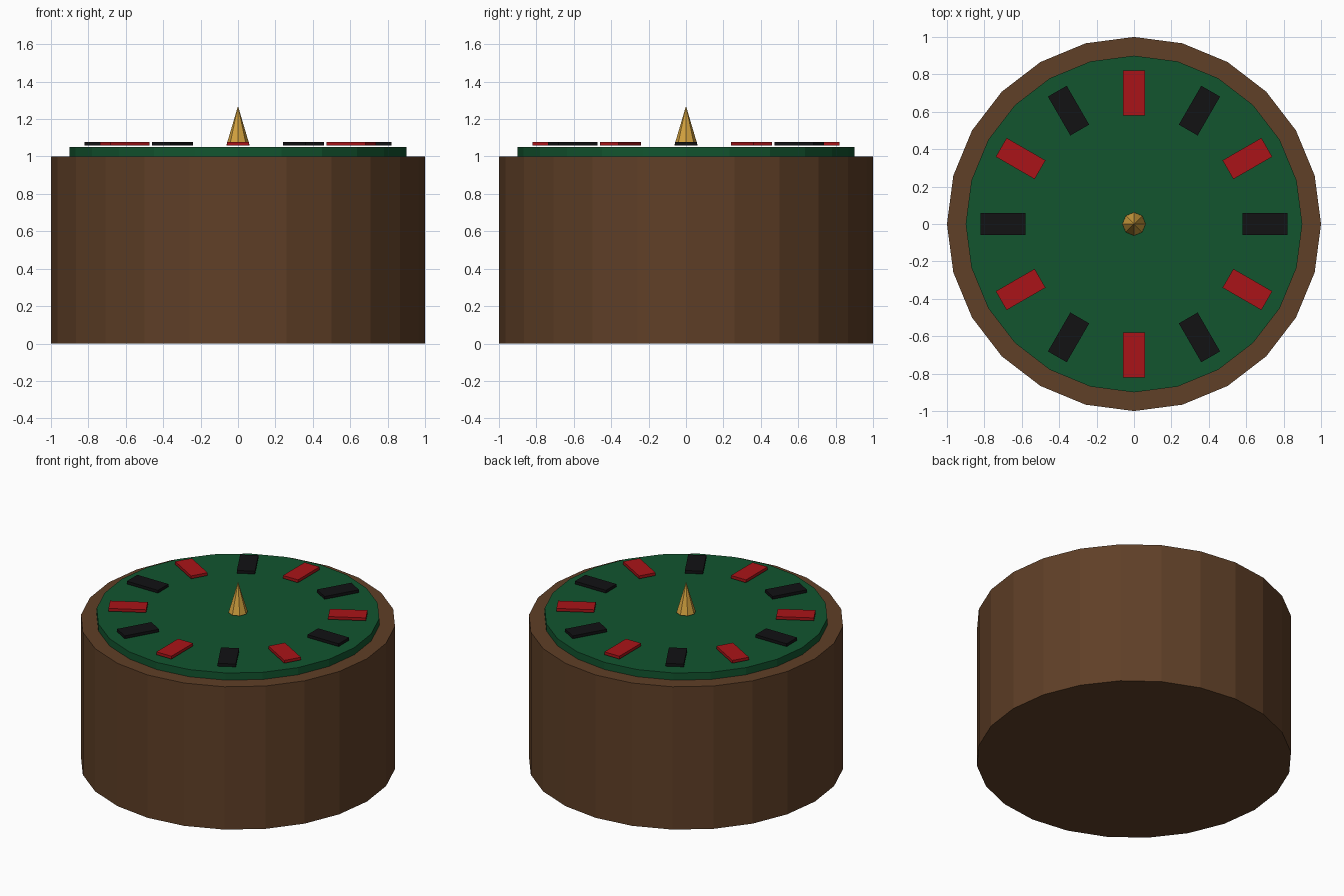
import bpy, math

if "Cube" in bpy.data.objects:
    bpy.data.objects.remove(bpy.data.objects["Cube"])

def material(name, rgb):
    m = bpy.data.materials.new(name)
    m.diffuse_color = (*rgb, 1)
    m.use_nodes = True
    m.node_tree.nodes["Principled BSDF"].inputs["Base Color"].default_value = m.diffuse_color
    return m

wood = material("wood", (0.115, 0.05, 0.02))
green = material("felt_green", (0.006, 0.09, 0.028))
red = material("red", (0.4, 0.007, 0.009))
black = material("black", (0.006, 0.006, 0.007))
gold = material("gold", (0.65, 0.36, 0.05))

def finish(name, mat):
    o = bpy.context.object
    o.name = name
    o.data.materials.append(mat)
    return o

def drum(name, r, z0, z1, mat):
    bpy.ops.mesh.primitive_cylinder_add(vertices=24, radius=r, depth=z1 - z0,
                                        location=(0, 0, (z0 + z1) / 2))
    return finish(name, mat)

# Wooden base and felt top
drum("base", 1.0, 0, 1.0, wood)
drum("felt_top", 0.9, 1.0, 1.05, green)

# Ring of alternating pockets
for i in range(12):
    a = i * math.tau / 12
    bpy.ops.mesh.primitive_cube_add(size=1, location=(0.7 * math.cos(a), 0.7 * math.sin(a), 1.068),
                                    rotation=(0, 0, a))
    o = finish(f"pocket_{i + 1}", red if i % 2 else black)
    o.scale = (0.24, 0.116, 0.02)

# Central spike
bpy.ops.mesh.primitive_cone_add(vertices=8, radius1=0.062, radius2=0, depth=0.21,
                                location=(0, 0, 1.165))
finish("spike", gold)
